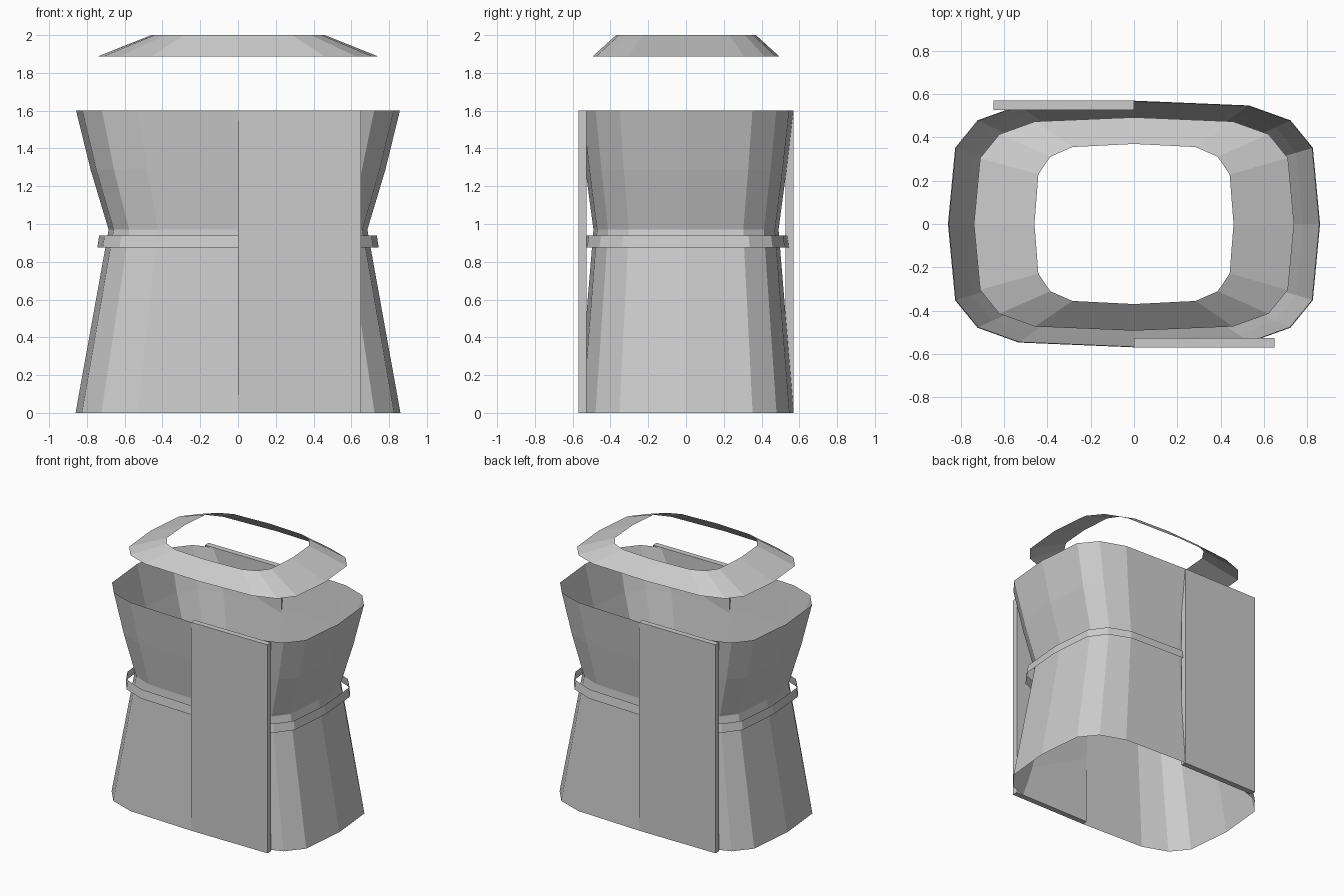
import bpy, bmesh
from math import sin, cos, pi, copysign

if "Cube" in bpy.data.objects:
    bpy.data.objects.remove(bpy.data.objects["Cube"])

SIDES = 16


def ring(a, b, z):
    """Rounded-rectangle (superellipse) loop with half widths a and b."""
    def soft(v):
        return copysign(abs(v) ** 0.5, v) if abs(v) > 1e-6 else 0.0
    angles = [2 * pi * i / SIDES for i in range(SIDES)]
    return [(a * soft(cos(t)), b * soft(sin(t)), z) for t in angles]


def finish(name, bm):
    mesh = bpy.data.meshes.new(name)
    bm.to_mesh(mesh)
    bm.free()
    obj = bpy.data.objects.new(name, mesh)
    bpy.context.collection.objects.link(obj)
    return obj


def loft(name, profile):
    """Open skin through a stack of rings, given as (a, b, z)."""
    bm = bmesh.new()
    loops = [[bm.verts.new(p) for p in ring(*level)] for level in profile]
    for low, high in zip(loops, loops[1:]):
        for i in range(SIDES):
            j = (i + 1) % SIDES
            bm.faces.new((low[i], low[j], high[j], high[i]))
    return finish(name, bm)


def box(name, lo, hi):
    bm = bmesh.new()
    bmesh.ops.create_cube(bm, size=1)
    for v in bm.verts:
        v.co = [(l + h) / 2 + c * (h - l) for l, h, c in zip(lo, hi, v.co)]
    return finish(name, bm)


# Body: open at both ends, pinched at the waist
loft("body", [(0.86, 0.57, 0), (0.685, 0.49, 0.97),
              (0.78, 0.532, 1.286), (0.857, 0.568, 1.6)])

# Belt: loose band just below the waist
loft("belt", [(0.745, 0.545, 0.875), (0.735, 0.535, 0.94)])

# Collar: sloping ring floating above the body
loft("collar", [(0.74, 0.493, 1.888), (0.46, 0.37, 2.0)])

# Overlapping panels, the back one turned half a circle from the front one
box("front_panel", (0, -0.57, 0), (0.65, -0.527, 1.6))
box("back_panel", (-0.65, 0.527, 0), (0, 0.57, 1.6))
